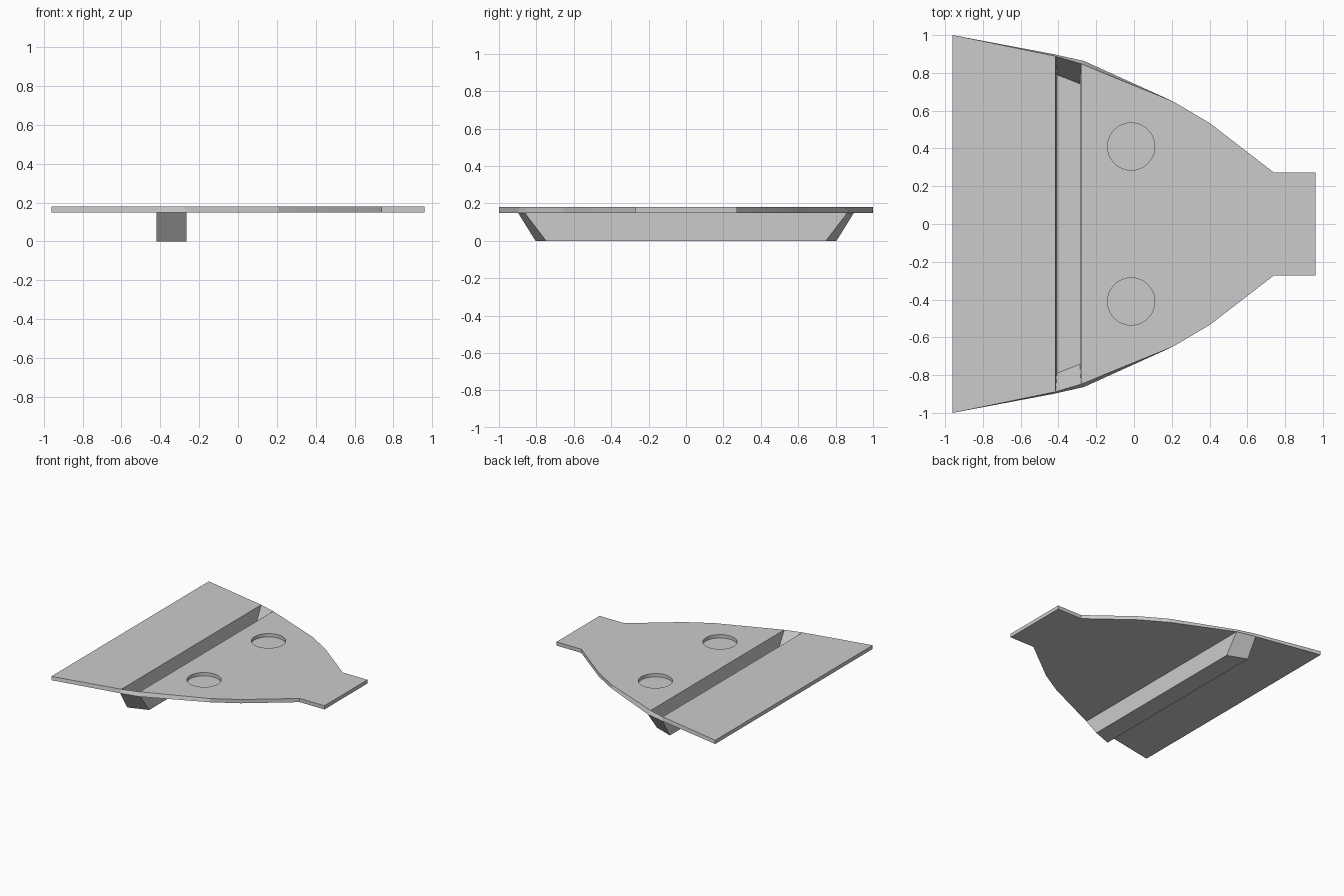
import bpy, bmesh

if "Cube" in bpy.data.objects:
    bpy.data.objects.remove(bpy.data.objects["Cube"])

TOP, UNDER, FLOOR, BASE = 0.18, 0.15, 0.014, 0.0

# half outlines (x, y), rear to front; points 1 and 2 border the trough
shared_front = [(0.205, 0.65), (0.40, 0.535), (0.74, 0.273), (0.96, 0.273)]
top_outline = [(-0.96, 1.0), (-0.415, 0.888), (-0.28, 0.848)] + shared_front
under_outline = [(-0.96, 1.0), (-0.42, 0.898), (-0.265, 0.863)] + shared_front
trough_inner = [(-0.408, 0.79), (-0.286, 0.742)]
trough_outer = [(-0.42, 0.805), (-0.265, 0.748)]

bm = bmesh.new()


def rows(points, z):
    """Mirrored pair of vertex rows, on +y and -y."""
    return [[bm.verts.new((x, s * y, z)) for x, y in points] for s in (1, -1)]


def skin(outline, trough):
    """Plate surface in two panels with the trough sunk between them."""
    (p, m), (tp, tm) = outline, trough
    bm.faces.new(p[:2] + m[1::-1])                 # wide panel
    bm.faces.new(p[2:] + m[:1:-1])                 # tapered panel
    bm.faces.new(tp + tm[::-1])                    # trough floor
    for i in (0, 1):
        bm.faces.new((p[i + 1], m[i + 1], tm[i], tp[i]))   # long walls
    for a, t in ((p, tp), (m, tm)):
        bm.faces.new((a[1], a[2], t[1], t[0]))     # sloped ends


top = rows(top_outline, TOP)
under = rows(under_outline, UNDER)
skin(top, rows(trough_inner, FLOOR))
skin(under, rows(trough_outer, BASE))

# outer rim
for t, u in zip(top, under):
    for i in range(len(t) - 1):
        bm.faces.new((t[i], t[i + 1], u[i + 1], u[i]))
for i in (0, -1):
    bm.faces.new((top[0][i], top[1][i], under[1][i], under[0][i]))

bmesh.ops.recalc_face_normals(bm, faces=bm.faces)
mesh = bpy.data.meshes.new("troughed_plate")
bm.to_mesh(mesh)
bm.free()
plate = bpy.data.objects.new("troughed_plate", mesh)
bpy.context.collection.objects.link(plate)

# two round blind pockets
for s in (1, -1):
    bpy.ops.mesh.primitive_cylinder_add(vertices=48, radius=0.125, depth=0.1,
                                        location=(-0.015, s * 0.41, 0.203))
    cutter = bpy.context.object
    cutter.name = "pocket_cutter"
    cutter.hide_render = True
    bpy.ops.object.select_all(action='DESELECT')
    plate.select_set(True)
    bpy.context.view_layer.objects.active = plate
    mod = plate.modifiers.new("pocket", 'BOOLEAN')
    mod.operation = 'DIFFERENCE'
    mod.solver = 'EXACT'
    mod.object = cutter
    bpy.ops.object.modifier_apply(modifier=mod.name)
    bpy.data.objects.remove(cutter)

# smooth pocket walls only
bpy.ops.object.shade_smooth_by_angle(angle=0.14)
